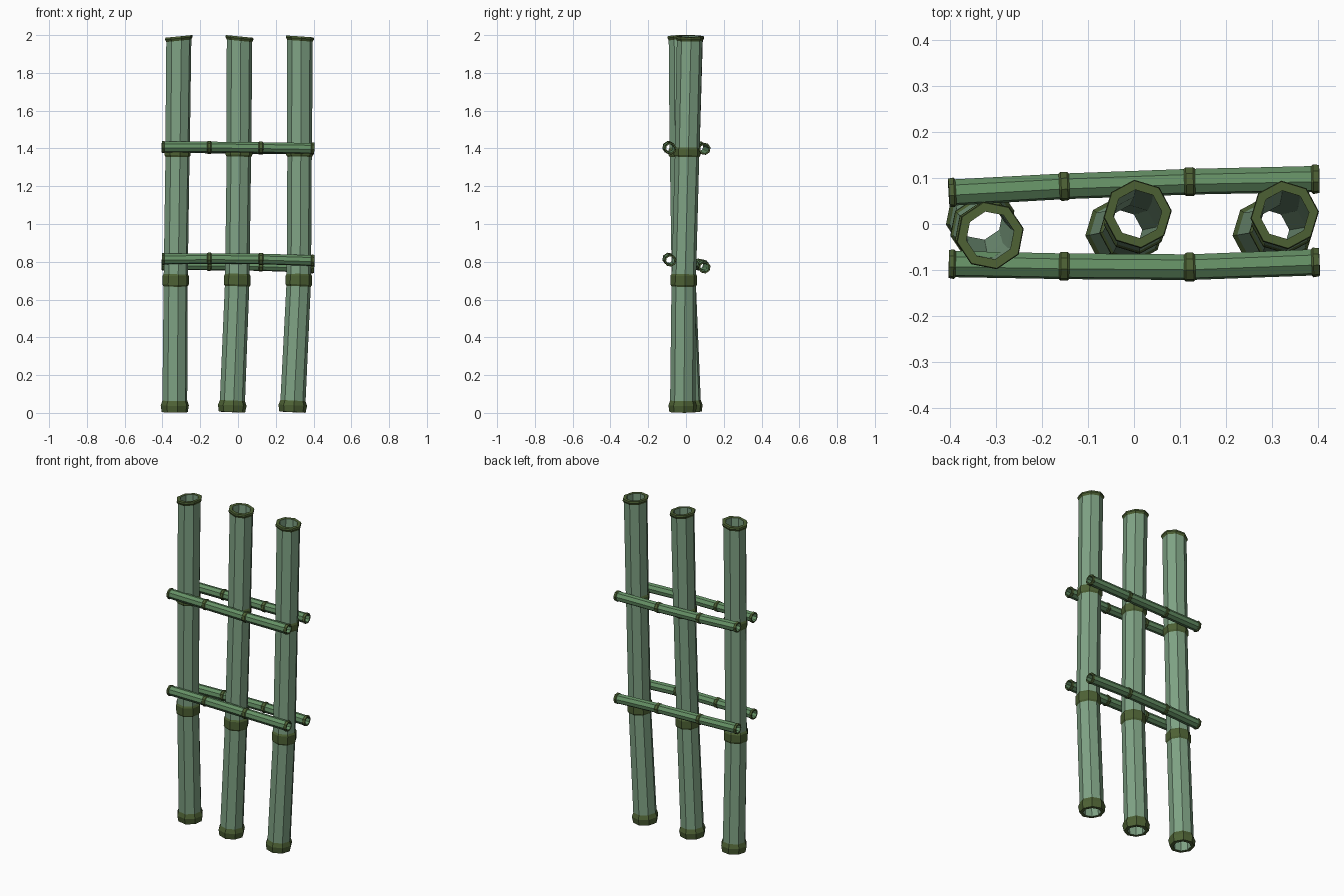
import bpy, bmesh, math
from mathutils import Vector

if "Cube" in bpy.data.objects:
    bpy.data.objects.remove(bpy.data.objects["Cube"])


def material(name, col):
    m = bpy.data.materials.new(name)
    m.diffuse_color = (*col, 1)
    m.use_nodes = True
    m.node_tree.nodes["Principled BSDF"].inputs["Base Color"].default_value = m.diffuse_color
    return m


POST = material("post_green", (0.21, 0.36, 0.23))
RAIL = material("rail_green", (0.13, 0.28, 0.13))
BAND = material("node_olive", (0.075, 0.12, 0.035))
SIDES = 8


def cane(name, path, axis, profile, wall, mat, turn, tilt=None):
    """Hollow bent cane: profile rows are (position along axis, radius, band flag for next span)."""
    main = Vector((1, 0, 0)) if axis == 0 else Vector((0, 0, 1))
    u = Vector((0, 1, 0)) if axis == 0 else Vector((1, 0, 0))
    v = main.cross(u)
    pts = [Vector(p) for p in path]
    n = len(profile)
    # outer skin up, then inner skin back down, closed into a loop
    rows = list(profile) + [(s, profile[-1][1] - wall if k == 0 else profile[0][1] - wall, 0)
                            for k, s in ((0, profile[-1][0]),)]
    rows += [(p[axis], profile[-1][1] - wall, 0) for p in reversed(pts[1:-1])]
    rows += [(profile[0][0], profile[0][1] - wall, 1)]
    bm = bmesh.new()
    rings = []
    for s, r, _ in rows:
        i = 0
        while i < len(pts) - 2 and s > pts[i + 1][axis]:
            i += 1
        a, b = pts[i], pts[i + 1]
        c = a.lerp(b, (s - a[axis]) / (b[axis] - a[axis]))
        d = (b - a).normalized()
        if tilt and s > 1.95:
            d = Vector(tilt).normalized()
        q = main.rotation_difference(d)
        rings.append([bm.verts.new(c + q @ ((u * math.cos(t) + v * math.sin(t)) * r))
                      for t in (turn + 2 * math.pi * k / SIDES for k in range(SIDES))])
    for i, ring in enumerate(rings):
        nxt = rings[(i + 1) % len(rings)]
        for k in range(SIDES):
            j = (k + 1) % SIDES
            f = bm.faces.new((ring[k], ring[j], nxt[j], nxt[k]))
            f.material_index = rows[i][2]
    bmesh.ops.recalc_face_normals(bm, faces=bm.faces)
    me = bpy.data.meshes.new(name)
    bm.to_mesh(me)
    bm.free()
    me.materials.append(mat)
    me.materials.append(BAND)
    ob = bpy.data.objects.new(name, me)
    bpy.context.collection.objects.link(ob)


# Upright posts: foot collar, two nodes, flared top collar
post_profile = [(0.004, .070, 1), (0.04, .076, 1), (0.065, .067, 0),
                (0.67, .065, 1), (0.68, .071, 1), (0.725, .071, 1), (0.735, .065, 0),
                (1.355, .065, 1), (1.365, .071, 1), (1.395, .071, 1), (1.405, .066, 0),
                (1.97, .068, 1), (1.983, .075, 1), (1.993, .073, 1)]
posts = {
    "post_left": ([(-.335, .015, 0), (-.33, -.012, .7), (-.32, -.022, 1.38), (-.313, -.025, 2)], (-.1, 0, 1), .2),
    "post_middle": ([(-.032, -.018, 0), (-.004, -.012, .7), (.005, .006, 1.38), (.008, .022, 2)], (.1, 0, 1), .1),
    "post_right": ([(.288, -.018, 0), (.322, -.012, .7), (.326, .006, 1.38), (.328, .02, 2)], (.07, 0, 1), .1),
}
for name, (path, tilt, turn) in posts.items():
    cane(name, path, 2, post_profile, .02, POST, turn, tilt)

# Cross rails: end collars and two nodes
rail_profile = [(-.403, .031, 1), (-.392, .033, 1), (-.388, .029, 0),
                (-.163, .0285, 1), (-.159, .032, 1), (-.145, .032, 1), (-.141, .0285, 0),
                (.109, .0285, 1), (.113, .032, 1), (.129, .032, 1), (.133, .0285, 0),
                (.386, .029, 1), (.390, .033, 1), (.403, .031, 1)]
front_y = (-.087, -.092, -.094, -.083)
back_y = (.068, .082, .092, .098)
rails = {
    "rail_front_upper": (front_y, (1.408, 1.408, 1.405, 1.400)),
    "rail_front_lower": (front_y, (.815, .817, .815, .806)),
    "rail_back_upper": (back_y, (1.408, 1.402, 1.398, 1.398)),
    "rail_back_lower": (back_y, (.785, .783, .78, .77)),
}
for name, (ys, zs) in rails.items():
    cane(name, list(zip((-.405, -.152, .121, .405), ys, zs)), 0, rail_profile, .008, RAIL, .2)
